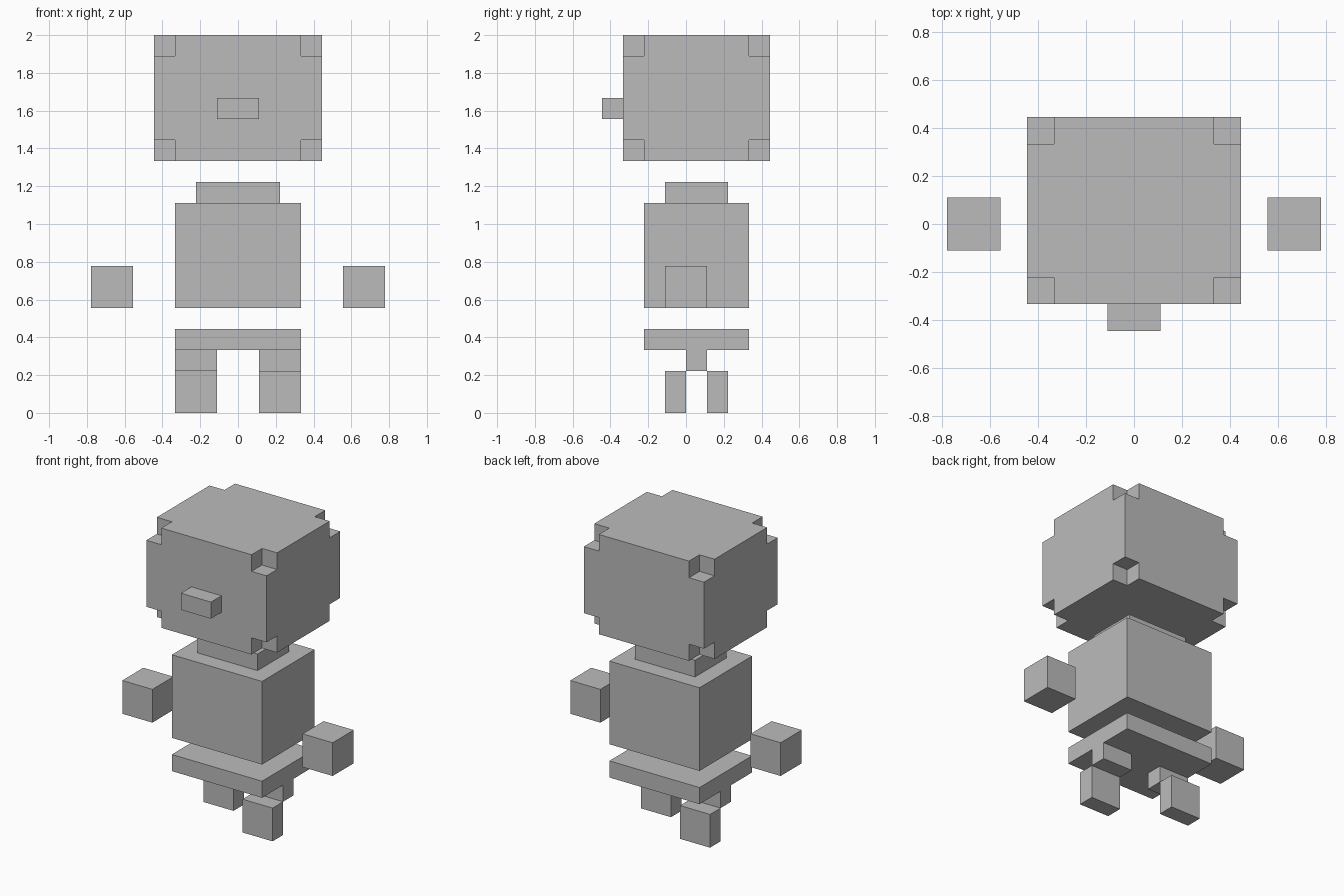
import bpy
import bmesh
from itertools import product
from mathutils import Matrix, Vector

U = 2 / 18  # edge of one block

if "Cube" in bpy.data.objects:
    bpy.data.objects.remove(bpy.data.objects["Cube"])

# Single plain material
grey = bpy.data.materials.new("plain_grey")
grey.use_nodes = True
colour = (0.5, 0.5, 0.5, 1)
grey.diffuse_color = colour
grey.node_tree.nodes["Principled BSDF"].inputs["Base Color"].default_value = colour


def boxes(name, *bounds):
    """One object made of boxes, each given by its low and high corner in blocks."""
    bm = bmesh.new()
    for low, high in bounds:
        low, high = Vector(low) * U, Vector(high) * U
        matrix = Matrix.Translation((low + high) / 2) @ Matrix.Diagonal(high - low).to_4x4()
        bmesh.ops.create_cube(bm, size=1, matrix=matrix)
    mesh = bpy.data.meshes.new(name)
    bm.to_mesh(mesh)
    bm.free()
    mesh.materials.append(grey)
    obj = bpy.data.objects.new(name, mesh)
    bpy.context.collection.objects.link(obj)
    return obj


# Head with a block cut out of each of its eight corners
head_low, head_high = (-4, -3, 12), (4, 4, 18)
head = boxes("head", (head_low, head_high))
cutter = boxes("corner_cutter", *[
    (Vector(c) - Vector((1, 1, 1)), Vector(c) + Vector((1, 1, 1)))
    for c in product(*zip(head_low, head_high))])
cutter.hide_render = True
notch = head.modifiers.new("corner_notches", "BOOLEAN")
notch.operation = "DIFFERENCE"
notch.solver = "EXACT"
notch.object = cutter
bpy.context.view_layer.update()
cut_mesh = bpy.data.meshes.new_from_object(
    head.evaluated_get(bpy.context.evaluated_depsgraph_get()))
head.modifiers.clear()
head.data = cut_mesh
bpy.data.objects.remove(cutter)

# Nose, neck, torso and hips
boxes("nose", ((-1, -4, 14), (1, -3, 15)))
boxes("neck", ((-2, -1, 10), (2, 2, 11)))
boxes("torso", ((-3, -2, 5), (3, 3, 10)))
boxes("hips", ((-3, -2, 3), (3, 3, 4)))

# Floating hands, legs, and feet in mid-stride: left forward, right back
for side, x, foot_y in (("left", 1, -1), ("right", -3, 1)):
    hand_x = 5 if side == "left" else -7
    boxes(side + "_hand", ((hand_x, -1, 5), (hand_x + 2, 1, 7)))
    boxes(side + "_leg", ((x, 0, 2), (x + 2, 1, 3)))
    boxes(side + "_foot", ((x, foot_y, 0), (x + 2, foot_y + 1, 2)))
